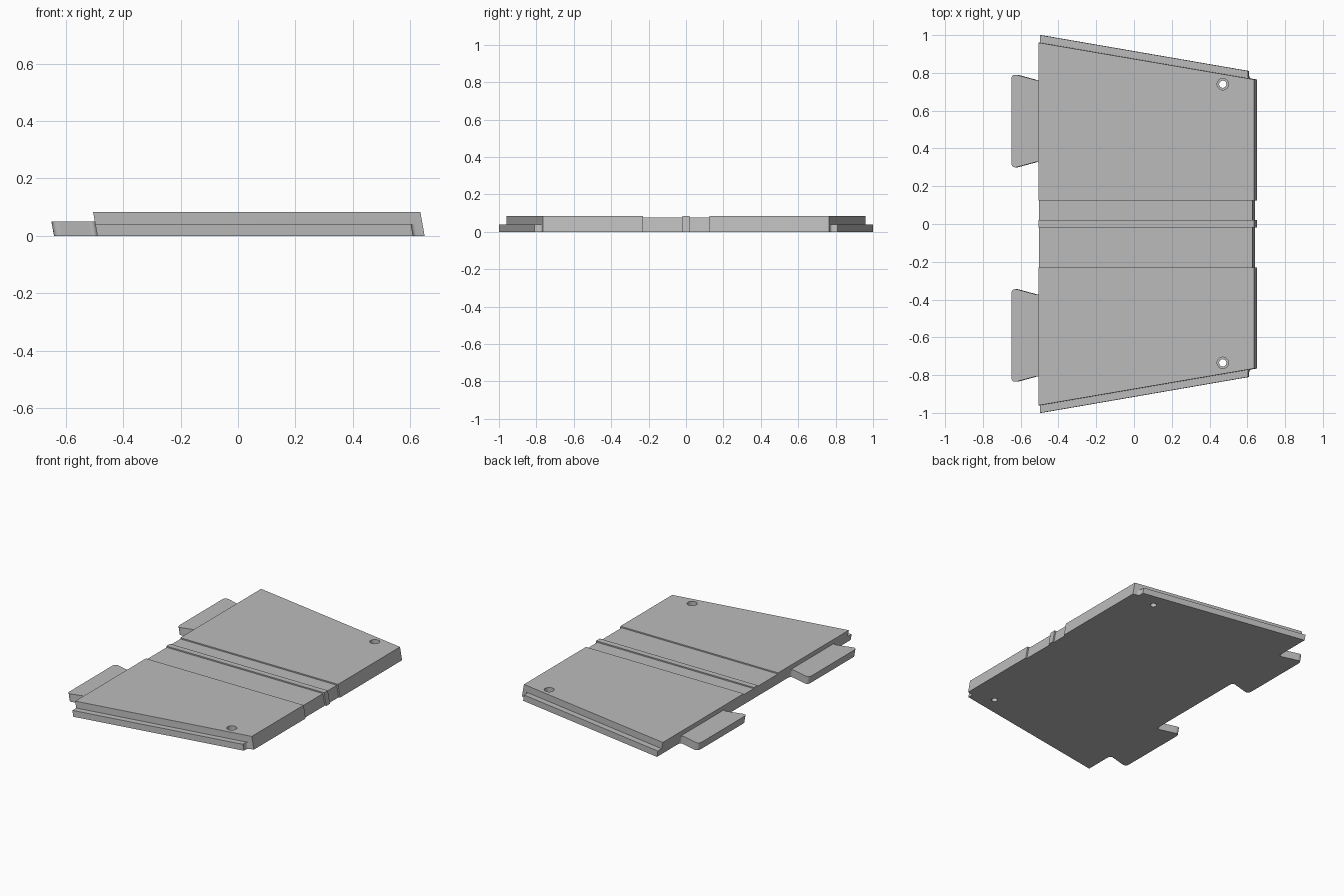
import bpy, bmesh, math
from mathutils import Vector

cube = bpy.data.objects.get("Cube")
if cube:
    bpy.data.objects.remove(cube, do_unlink=True)

LEAN = math.tan(math.radians(10))   # every end wall leans back by this slope

grey = bpy.data.materials.new("light grey")
grey.use_nodes = True
grey.diffuse_color = (0.5, 0.5, 0.5, 1)
grey.node_tree.nodes["Principled BSDF"].inputs["Base Color"].default_value = (0.5, 0.5, 0.5, 1)


def rounded(corners, steps=8):
    """Turn (x, y, cut) corners into an outline with softened corners."""
    out = []
    for i, (x, y, cut) in enumerate(corners):
        p = Vector((x, y))
        if not cut:
            out.append(p)
            continue
        before = Vector(corners[i - 1][:2])
        after = Vector(corners[(i + 1) % len(corners)][:2])
        a = p + (before - p).normalized() * cut
        b = p + (after - p).normalized() * cut
        for s in range(steps + 1):
            t = s / steps
            out.append(a * (1 - t) ** 2 + p * 2 * t * (1 - t) + b * t * t)
    return out


def prism(name, outline, z0, z1, lean=LEAN):
    """Extrude an outline from z0 to z1, leaning towards -x."""
    bm = bmesh.new()
    low = [bm.verts.new((x - lean * z0, y, z0)) for x, y in outline]
    high = [bm.verts.new((x - lean * z1, y, z1)) for x, y in outline]
    bm.faces.new(low)
    bm.faces.new(high)
    for i in range(len(low)):
        j = (i + 1) % len(low)
        bm.faces.new((low[i], low[j], high[j], high[i]))
    bmesh.ops.recalc_face_normals(bm, faces=bm.faces)
    mesh = bpy.data.meshes.new(name)
    bm.to_mesh(mesh)
    bm.free()
    mesh.materials.append(grey)
    obj = bpy.data.objects.new(name, mesh)
    bpy.context.collection.objects.link(obj)
    return obj


def box(x0, x1, y0, y1):
    return [(x0, y0), (x1, y0), (x1, y1), (x0, y1)]


def disc(x, y, r, n=32):
    return [(x + r * math.cos(math.tau * i / n), y + r * math.sin(math.tau * i / n)) for i in range(n)]


def combine(target, tool, operation):
    """Apply a boolean and discard the tool."""
    mod = target.modifiers.new(tool.name, 'BOOLEAN')
    mod.operation, mod.solver, mod.object = operation, 'EXACT', tool
    tool.hide_render = True
    bpy.context.view_layer.objects.active = target
    bpy.ops.object.modifier_apply(modifier=mod.name)
    bpy.data.objects.remove(tool, do_unlink=True)


# Tapered main plate
plate = prism("tapered_plate", [(-0.49, -0.96), (0.65, -0.765), (0.65, 0.765), (-0.49, 0.96)], 0, 0.083)

# Low lips along both slanted sides, filleted where they meet the plate
for side in (1, -1):
    lip = [(-0.49, 0.9, 0), (-0.49, 1.0, 0), (0.61, 0.81, 0), (0.61, 0.772, 0.014),
           (0.64, 0.7665, 0), (0.64, 0.74, 0)]
    combine(plate, prism("side_lip", rounded([(x, y * side, c) for x, y, c in lip]), 0, 0.04), 'UNION')

# Flared tabs with rounded corners
half = [(-0.47, 0.25, 0), (-0.488, 0.25, 0), (-0.493, 0.212, 0.022), (-0.641, 0.252, 0.034)]
for centre in (0.545, -0.59):
    pts = [(x, centre + y, c) for x, y, c in half]
    pts += [(x, centre - y, c) for x, y, c in reversed(half)]
    combine(plate, prism("tab", rounded(pts), 0, 0.05), 'UNION')

# Shallow channels either side of the middle rib, also stepped in at the end wall
for y0, y1 in ((0.02, 0.125), (-0.23, -0.018)):
    combine(plate, prism("channel_cutter", box(-1, 1, y0, y1), 0.075, 0.2), 'DIFFERENCE')
    combine(plate, prism("end_cutter", box(0.64, 1, y0, y1), -0.1, 0.2), 'DIFFERENCE')

# Counterbored screw holes
for y in (0.74, -0.735):
    combine(plate, prism("hole_cutter", disc(0.47, y, 0.019), -0.1, 0.2, 0), 'DIFFERENCE')
    combine(plate, prism("counterbore_cutter", disc(0.47, y, 0.03), 0.045, 0.2, 0), 'DIFFERENCE')

bpy.ops.object.select_all(action='DESELECT')
plate.select_set(True)
bpy.context.view_layer.objects.active = plate
bpy.ops.object.shade_smooth_by_angle(angle=math.radians(30))
